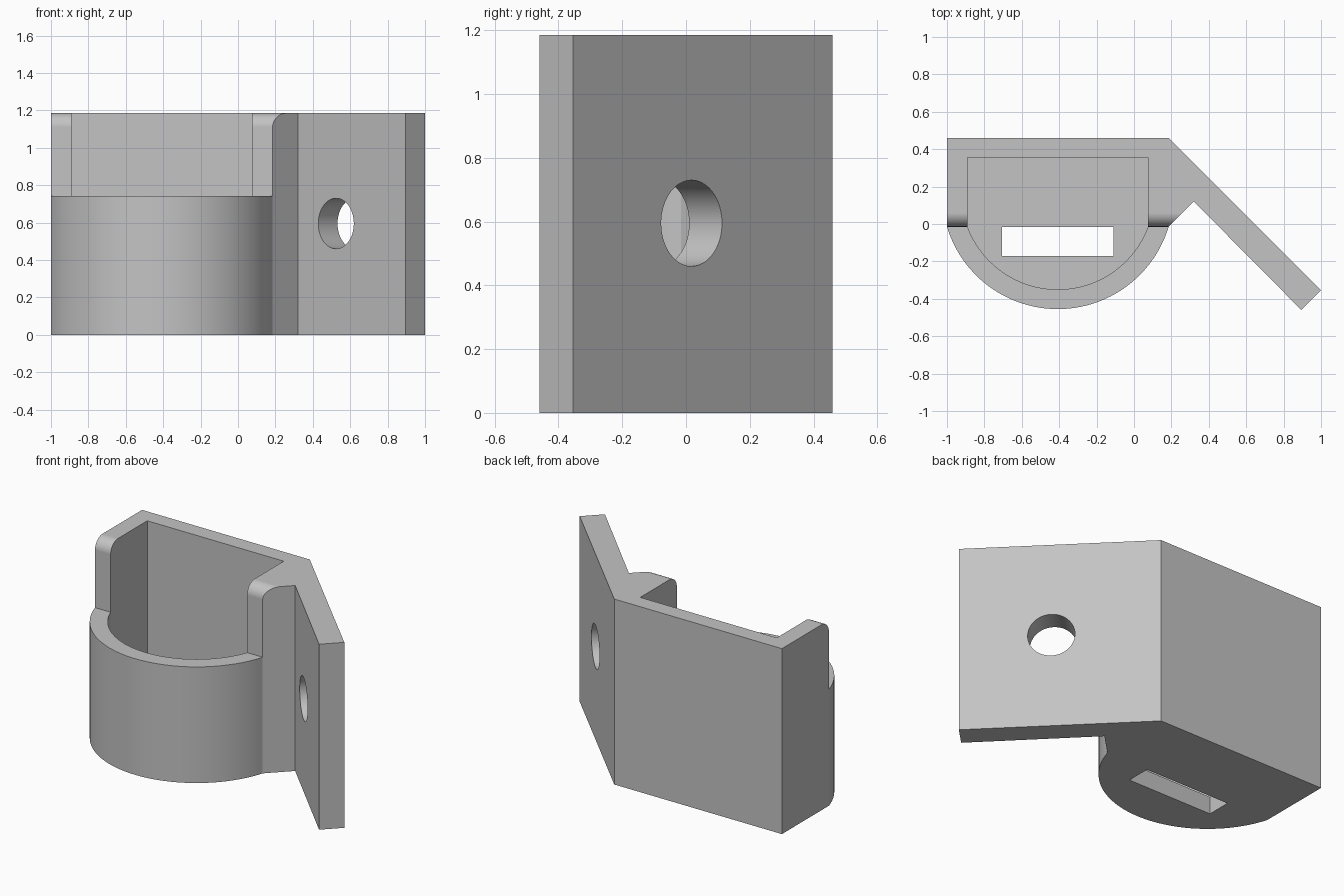
import bpy, bmesh, math
from mathutils import Matrix, Vector

if "Cube" in bpy.data.objects:
    bpy.data.objects.remove(bpy.data.objects["Cube"], do_unlink=True)

HEIGHT, RIM, FLOOR = 1.185, 0.742, 0.11
LEDGE = -0.015          # where the bowed front meets the side walls
CENTRE_X = -0.4075

grey = bpy.data.materials.new("plain grey")
grey.use_nodes = True
grey.diffuse_color = (0.55, 0.55, 0.55, 1)
grey.node_tree.nodes["Principled BSDF"].inputs["Base Color"].default_value = grey.diffuse_color


def prism(name, points, low, high, frame=Matrix()):
    """Extrude a closed 2D profile along local z, then place it with frame."""
    bm = bmesh.new()
    face = bm.faces.new([bm.verts.new((a, b, low)) for a, b in points])
    result = bmesh.ops.extrude_face_region(bm, geom=[face])
    top = [v for v in result["geom"] if isinstance(v, bmesh.types.BMVert)]
    bmesh.ops.translate(bm, verts=top, vec=(0, 0, high - low))
    bm.transform(frame)
    bmesh.ops.recalc_face_normals(bm, faces=bm.faces)
    mesh = bpy.data.meshes.new(name)
    bm.to_mesh(mesh)
    bm.free()
    mesh.materials.append(grey)
    obj = bpy.data.objects.new(name, mesh)
    bpy.context.collection.objects.link(obj)
    return obj


def rectangle(x0, x1, y0, y1):
    return [(x0, y0), (x1, y0), (x1, y1), (x0, y1)]


def arc(cx, cy, radius, start, end, steps):
    angles = [start + (end - start) * i / steps for i in range(steps + 1)]
    return [(cx + radius * math.cos(a), cy + radius * math.sin(a)) for a in angles]


def bow(half_width, depth):
    """Shallow front arc, from the left end of the chord to the right end."""
    radius = (half_width ** 2 + depth ** 2) / (2 * depth)
    half = math.asin(half_width / radius)
    down = -math.pi / 2
    return arc(CENTRE_X, LEDGE - depth + radius, radius, down - half, down + half, 48)


# Cup and angled mounting wing share one outline
outline = bow(0.5925, 0.44) + [(0.32, 0.12), (0.895, -0.46), (1, -0.355), (0.185, 0.46), (-1, 0.46)]
bracket = prism("holder_bracket", outline, 0, HEIGHT)

# Cup cavity
cavity = prism("cavity_cutter", bow(0.4825, 0.335) + [(0.075, 0.355), (-0.89, 0.355)], FLOOR, 1.5)

# Lowered front rim with rounded upper corners on the side walls
rounding = 0.075
profile = [(-0.7, RIM), (LEDGE, RIM)]
profile += arc(LEDGE + rounding, HEIGHT - rounding, rounding, math.pi, math.pi / 2, 12)
profile += [(LEDGE + rounding, 1.5), (-0.7, 1.5)]
yz_frame = Matrix(((0, 0, 1, 0), (1, 0, 0, 0), (0, 1, 0, 0), (0, 0, 0, 1)))
rim = prism("rim_cutter", profile, -1.2, 0.3, yz_frame)

# Floor slot
drain = prism("floor_slot_cutter", rectangle(-0.705, -0.11, -0.17, LEDGE), -0.2, 0.3)


def wing_frame(x, y):
    """Local x runs along the wing, local y is up, local z is the wing normal."""
    along, normal = Vector((1, -1, 0)).normalized(), Vector((1, 1, 0)).normalized()
    up = Vector((0, 0, 1))
    return Matrix.Translation((x, y, 0.595)) @ Matrix((along, up, normal)).transposed().to_4x4()


# Wing holes: round screw hole and upright strap slot
circle = arc(0, 0, 0.135, 0, 2 * math.pi, 64)[:-1]
screw = prism("screw_hole_cutter", circle, -0.2, 0.2, wing_frame(0.576, -0.034))
strap = prism("strap_slot_cutter", rectangle(-0.057, 0.057, -0.149, 0.149), -0.2, 0.2,
              wing_frame(0.821, -0.279))

bpy.ops.object.select_all(action="DESELECT")
bpy.context.view_layer.objects.active = bracket
bracket.select_set(True)
for cutter in (cavity, rim, drain, screw, strap):
    cut = bracket.modifiers.new("cut", "BOOLEAN")
    cut.operation, cut.solver, cut.object = "DIFFERENCE", "EXACT", cutter
    bpy.ops.object.modifier_apply(modifier=cut.name)
    bpy.data.objects.remove(cutter, do_unlink=True)

# Smooth curves, crisp flat faces
bpy.ops.object.shade_smooth_by_angle(angle=math.radians(12))
weighted = bracket.modifiers.new("weighted normals", "WEIGHTED_NORMAL")
weighted.keep_sharp = True
